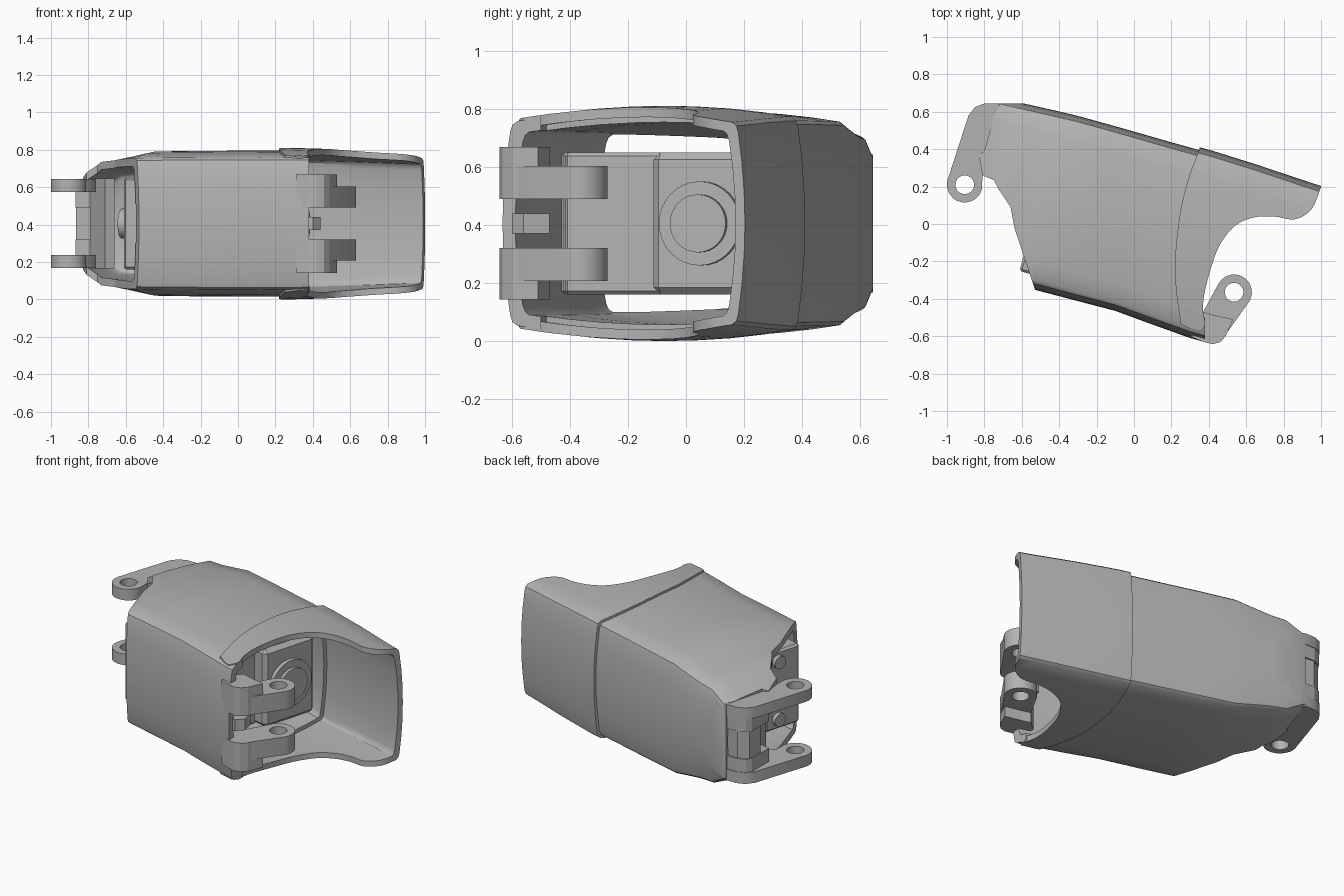
import bpy, bmesh, math
from mathutils import Matrix, Vector

cube = bpy.data.objects.get("Cube")
if cube:
    bpy.data.objects.remove(cube, do_unlink=True)

MID = 0.405                                   # height of the symmetry plane
TURN = Matrix.Rotation(math.radians(-16), 4, 'Z')

grey = bpy.data.materials.new("plain_grey")
grey.use_nodes = True
tone = (0.45, 0.45, 0.45, 1)
grey.diffuse_color = tone
grey.node_tree.nodes["Principled BSDF"].inputs["Base Color"].default_value = tone


def finish(name, bm):
    """Turn a bmesh into a grey object."""
    bmesh.ops.recalc_face_normals(bm, faces=bm.faces)
    mesh = bpy.data.meshes.new(name)
    bm.to_mesh(mesh)
    bm.free()
    mesh.materials.append(grey)
    obj = bpy.data.objects.new(name, mesh)
    bpy.context.collection.objects.link(obj)
    return obj


def activate(obj):
    bpy.ops.object.select_all(action='DESELECT')
    obj.select_set(True)
    bpy.context.view_layer.objects.active = obj


def shade(obj):
    activate(obj)
    bpy.ops.object.shade_smooth_by_angle(angle=math.radians(32))


def boolean(obj, cutter, operation):
    mod = obj.modifiers.new("cut", 'BOOLEAN')
    mod.operation, mod.object, mod.solver = operation, cutter, 'EXACT'
    activate(obj)
    bpy.ops.object.modifier_apply(modifier=mod.name)
    bpy.data.objects.remove(cutter, do_unlink=True)


def prism(name, points, low, high):
    """Upright extrusion of a plan outline."""
    bm = bmesh.new()
    face = bm.faces.new([bm.verts.new((x, y, low)) for x, y in points])
    top = bmesh.ops.extrude_face_region(bm, geom=[face])["geom"]
    verts = [g for g in top if isinstance(g, bmesh.types.BMVert)]
    bmesh.ops.translate(bm, verts=verts, vec=(0, 0, high - low))
    return finish(name, bm)


def box(name, u, v, half, bevel=0.012):
    """Box aligned with the housing axis."""
    bm = bmesh.new()
    bmesh.ops.create_cube(bm, size=1)
    for p in bm.verts:
        p.co = TURN @ Vector((u[0] + (p.co.x + .5) * (u[1] - u[0]),
                              v[0] + (p.co.y + .5) * (v[1] - v[0]),
                              MID + p.co.z * 2 * half))
    bmesh.ops.bevel(bm, geom=bm.edges[:], offset=bevel, segments=1, affect='EDGES')
    return finish(name, bm)


def rod(name, u, v, z, radius):
    """Cylinder running along the housing axis."""
    bm = bmesh.new()
    bmesh.ops.create_cone(bm, cap_ends=True, segments=32, radius1=radius,
                          radius2=radius, depth=abs(u[1] - u[0]))
    bm.transform(TURN @ Matrix.Translation((sum(u) / 2, v, z)) @ Matrix.Rotation(math.pi / 2, 4, 'Y'))
    shade(finish(name, bm))


def section(a, b, h):
    """Rounded box section, a wide at the back and b at the front, with arched top."""
    quarter = [(a - .024 * (t / 3) ** 2, .32 * t / 3) for t in range(4)]
    quarter.append((a - .031, .345))
    quarter += [(a * f, .395 - .045 * f * f) for f in (.9, .7, .45, .2, 0)]
    quarter = [(v, z * h / .395) for v, z in quarter]
    left = [(-v * b / a, z) for v, z in reversed(quarter[:-1])]
    upper = quarter + left
    lower = [(v, -z) for v, z in reversed(upper[1:-1])]
    return upper + lower


def tube(name, stations, wall):
    """Hollow loft; stations hold position, back width, front width and half height."""
    bm = bmesh.new()
    path = stations + [(u, a - wall, b - wall, h - wall) for u, a, b, h in reversed(stations)]
    rings = [[bm.verts.new(TURN @ Vector((u, v, MID + z))) for v, z in section(a, b, h)]
             for u, a, b, h in path]
    for i, ring in enumerate(rings):
        nxt = rings[(i + 1) % len(rings)]
        for j in range(len(ring)):
            k = (j + 1) % len(ring)
            bm.faces.new((ring[j], ring[k], nxt[k], nxt[j]))
    return finish(name, bm)


def smooth(points, steps=5):
    """Closed spline through plan points; repeated points make corners."""
    out, n = [], len(points)
    for i in range(n):
        a, b, c, d = (Vector(points[(i + k) % n]) for k in (-1, 0, 1, 2))
        if (b - c).length < 1e-6:
            continue
        for s in range(steps):
            t = s / steps
            p = b + .5 * t * (c - a + t * (2 * a - 5 * b + 4 * c - d + t * (3 * (b - c) + d - a)))
            out.append(tuple(p))
    return out


# Main housing
housing = tube("main_housing", [
    (-1.05, .45, .45, .235), (-.9, .45, .45, .245), (-.84, .452, .455, .28),
    (-.76, .456, .46, .33), (-.66, .462, .47, .34), (-.55, .468, .478, .362),
    (-.44, .473, .485, .386), (-.22, .475, .48, .389), (.03, .475, .474, .39),
    (.25, .476, .49, .391), (.45, .477, .503, .39), (.6, .478, .503, .388)], .042)
housing_plan = [(-.73, .645), (-.6, .645), (-.4, .65), (.35, .46), (.36, .4), (.29, .1), (.26, -.2),
                (.28, -.48), (.38, -.5), (.38, -.7), (-.5, -.6), (-.53, -.35), (-.64, -.02),
                (-.66, .09), (-.72, .18), (-.75, .235), (-.81, .26), (-.83, .37), (-.8, .39)]
boolean(housing, prism("plan_cutter", housing_plan, -1, 2), 'INTERSECT')
shade(housing)

# Overlapping end sleeve with scooped opening
sleeve = tube("end_sleeve", [(.1, .49, .49, .405), (.3, .492, .5, .405), (.55, .486, .5, .398),
                             (.8, .475, .475, .388), (1.2, .46, .46, .375)], .034)
corner_a, corner_b, corner_c = (.355, .5), (1.0, .3), (1.0, .2)
sleeve_plan = smooth([corner_a, corner_a, corner_b, corner_b, corner_c, corner_c, (.95, .08),
                      (.86, .025), (.75, .04), (.64, .035), (.54, -.01), (.46, -.11), (.41, -.24),
                      (.375, -.38), (.37, -.47), (.38, -.54), (.34, -.575), (.25, -.535),
                      (.25, -.535), (.225, -.35), (.22, -.18), (.25, .08), (.3, .27), (.355, .42)])
boolean(sleeve, prism("plan_cutter", sleeve_plan, -1, 2), 'INTERSECT')
shade(sleeve)


def lug(name, centre, base, start, low, high):
    """Hinge arm: half-round eye joined to a base outline, with a pin hole."""
    cx, cy = centre
    arc = [(cx + .095 * math.cos(start + math.pi * i / 14),
            cy + .095 * math.sin(start + math.pi * i / 14)) for i in range(15)]
    obj = prism(name, arc + base, low, high)
    hole = [(cx + .05 * math.cos(math.tau * i / 28),
             cy + .05 * math.sin(math.tau * i / 28)) for i in range(28)]
    boolean(obj, prism("hole_cutter", hole, -1, 2), 'DIFFERENCE')
    shade(obj)


# Hinges at both ends, mirrored about the middle plane
front_base = [(.37, -.47), (.34, -.59), (.42, -.64), (.47, -.62)]
front_root = [(.37, -.47), (.42, -.485), (.53, -.51), (.49, -.6), (.46, -.632),
              (.42, -.642), (.37, -.63), (.31, -.605), (.31, -.52)]
back_base = [(-.81, .26), (-.77, .3), (-.74, .42), (-.71, .63), (-.73, .644), (-.8, .644),
             (-.85, .625), (-.885, .58)]
back_root = [(-.87, .42), (-.75, .4), (-.68, .62), (-.73, .64), (-.8, .64), (-.85, .62), (-.87, .59)]


def both(maker, name, *args):
    """Make an upper and a lower copy from offsets above the middle plane."""
    *rest, near, far = args
    maker("upper_" + name, *rest, MID + near, MID + far)
    maker("lower_" + name, *rest, MID - far, MID - near)


both(lug, "front_hinge_arm", (.535, -.365), front_base, math.radians(-30), .085, .198)
both(prism, "front_hinge_root", front_root, .085, .263)
both(lug, "back_hinge_arm", (-.905, .21), back_base, math.radians(-195), .168, .238)
both(prism, "back_hinge_root", back_root, .085, .17)
prism("front_hinge_bar", [(.3, -.48), (.42, -.47), (.44, -.56), (.4, -.6), (.3, -.58)],
      MID - .035, MID + .035)
prism("back_hinge_web", [(-.865, .5), (-.73, .45), (-.68, .62), (-.8, .635), (-.86, .6)],
      MID - .1, MID + .1)
prism("back_end_wall", [(-.79, .4), (-.71, .22), (-.66, .24), (-.7, .62), (-.74, .62)],
      MID - .24, MID + .24)

# Drive unit inside the housing
box("drive_body", (-.52, .14), (-.41, .3), .245)
box("drive_front_plate", (.1, .29), (-.04, .33), .245, .025)
box("drive_step", (.1, .2), (-.38, -.02), .245)
rod("output_ring", (.28, .315), .138, MID, .145)
rod("output_hub", (.3, .335), .138, MID, .1)
box("rear_plate", (-.6, -.5), (-.12, .3), .2)
rod("rear_hub", (-.52, -.63), -.06, MID, .08)
for side in (-1, 1):
    rod("rear_screw", (-.5, -.545), -.25, MID + side * .18, .04)
